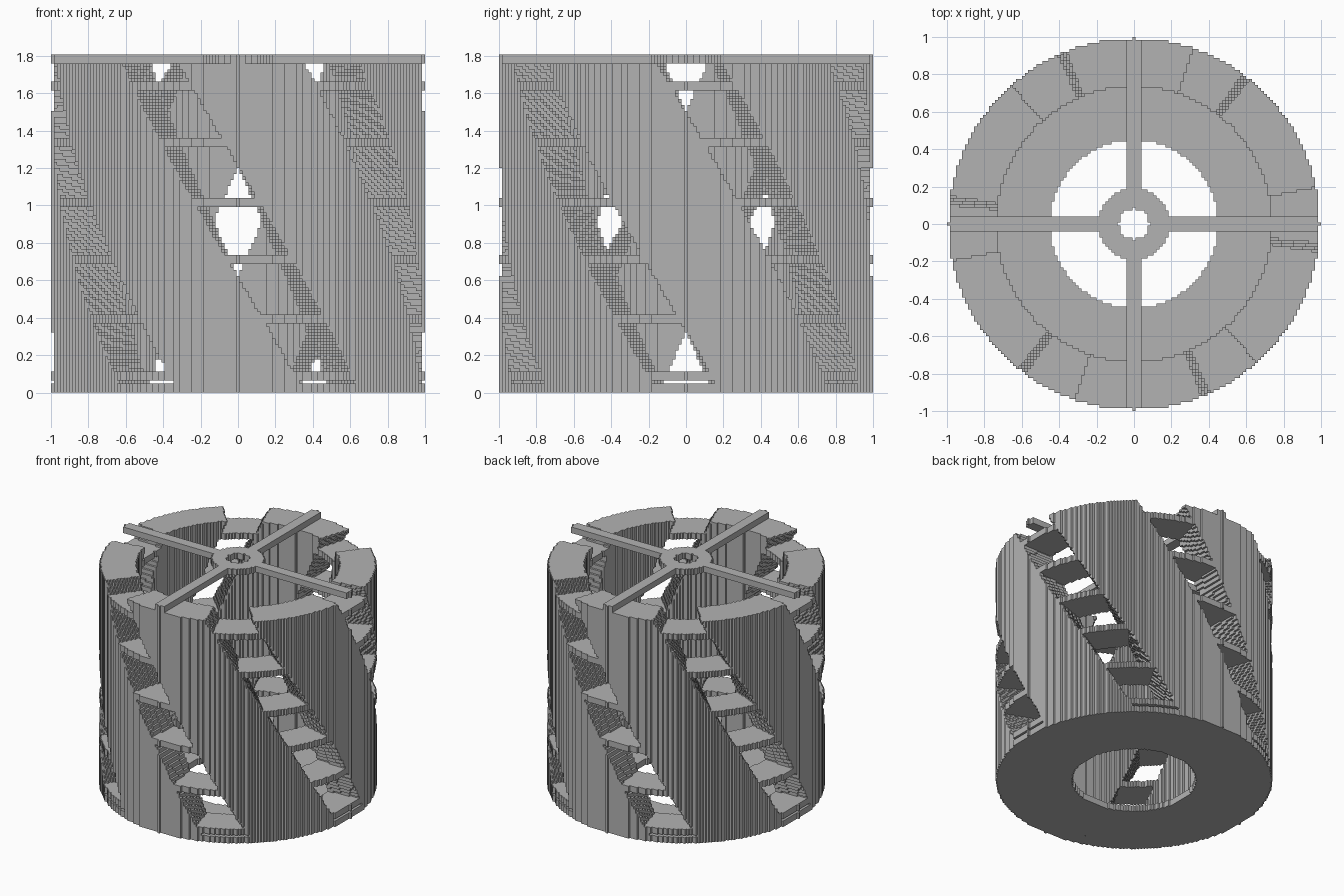
import bpy
import math

cube = bpy.data.objects.get("Cube")
if cube:
    bpy.data.objects.remove(cube, do_unlink=True)

CELL = 0.016           # edge length of one block
RADIUS = 62            # all radii and levels below are counted in blocks
WALL_INNER = 46
FLOOR_HOLE = 27.9
HUB, BORE = 12, 5
FLOOR_TOP, WALL_TOP, SPOKE_TOP = 3, 110, 113
STEP_LEVELS = {base + n for base in (4, 23, 43, 62, 82, 101) for n in range(3)}

grey = bpy.data.materials.new("plain_grey")
grey.use_nodes = True
grey.diffuse_color = (0.45, 0.45, 0.45, 1)
grey.node_tree.nodes["Principled BSDF"].inputs["Base Color"].default_value = grey.diffuse_color


def runs(values):
    """Yield (start, end) for each stretch of consecutive integers."""
    start = last = None
    for v in sorted(values):
        if start is None:
            start = v
        elif v != last + 1:
            yield start, last + 1
            start = v
        last = v
    if start is not None:
        yield start, last + 1


def in_slot(angle, k):
    """Six slanted slots, each twenty degrees wide, twisting with height."""
    centre = 60 - 34.1 * ((k + 0.5) * CELL - 0.034)
    return abs((angle - centre + 30) % 60 - 30) < 10


def block_part(name, r_min, r_max, levels, keep):
    """Make a stepped solid from every block that passes the keep rule."""
    columns = {}
    for i in range(-RADIUS, RADIUS + 1):
        for j in range(-RADIUS, RADIUS + 1):
            r = math.hypot(i, j)
            if r_min < r <= r_max:
                angle = math.degrees(math.atan2(j, i))
                filled = {k for k in levels if keep(i, j, k, angle)}
                if filled:
                    columns[i, j] = filled

    index, faces = {}, []

    def quad(*corners):
        faces.append([index.setdefault(c, len(index)) for c in corners])

    caps = {}
    for (i, j), filled in columns.items():
        # upright sides, merged along the height
        for dx, dy in ((1, 0), (-1, 0), (0, 1), (0, -1)):
            bare = filled - columns.get((i + dx, j + dy), set())
            # corner positions, in block units, of the side's two lower ends
            ax, ay = i + (dx + dy + 1) // 2, j + (dy - dx + 1) // 2
            bx, by = i + (dx - dy + 1) // 2, j + (dy + dx + 1) // 2
            for low, high in runs(bare):
                quad((ax, ay, low), (bx, by, low), (bx, by, high), (ax, ay, high))
        # level tops and undersides, gathered row by row
        for low, high in runs(filled):
            caps.setdefault((j, low, False), []).append(i)
            caps.setdefault((j, high, True), []).append(i)
    for (j, k, is_top), row in caps.items():
        for a, b in runs(row):
            corners = [(a, j, k), (b, j, k), (b, j + 1, k), (a, j + 1, k)]
            quad(*(corners if is_top else reversed(corners)))

    verts = [((x - 0.5) * CELL, (y - 0.5) * CELL, z * CELL) for x, y, z in index]
    mesh = bpy.data.meshes.new(name)
    mesh.from_pydata(verts, [], faces)
    mesh.materials.append(grey)
    mesh.update()
    obj = bpy.data.objects.new(name, mesh)
    bpy.context.collection.objects.link(obj)
    return obj


# Floor ring
block_part("floor_ring", FLOOR_HOLE, RADIUS, range(FLOOR_TOP),
           lambda i, j, k, angle: True)

# Outer wall, split by the slanted slots
block_part("slotted_wall", WALL_INNER, RADIUS, range(FLOOR_TOP, WALL_TOP),
           lambda i, j, k, angle: not in_slot(angle, k))

# Level steps that bridge each slot
block_part("slot_steps", WALL_INNER, RADIUS, sorted(STEP_LEVELS),
           lambda i, j, k, angle: in_slot(angle, k))

# Hub with a bore, and the four spokes resting on the wall
block_part("hub", BORE, HUB, range(WALL_TOP, SPOKE_TOP),
           lambda i, j, k, angle: True)
block_part("spokes", HUB, RADIUS, range(WALL_TOP, SPOKE_TOP),
           lambda i, j, k, angle: min(abs(i), abs(j)) <= 2)
